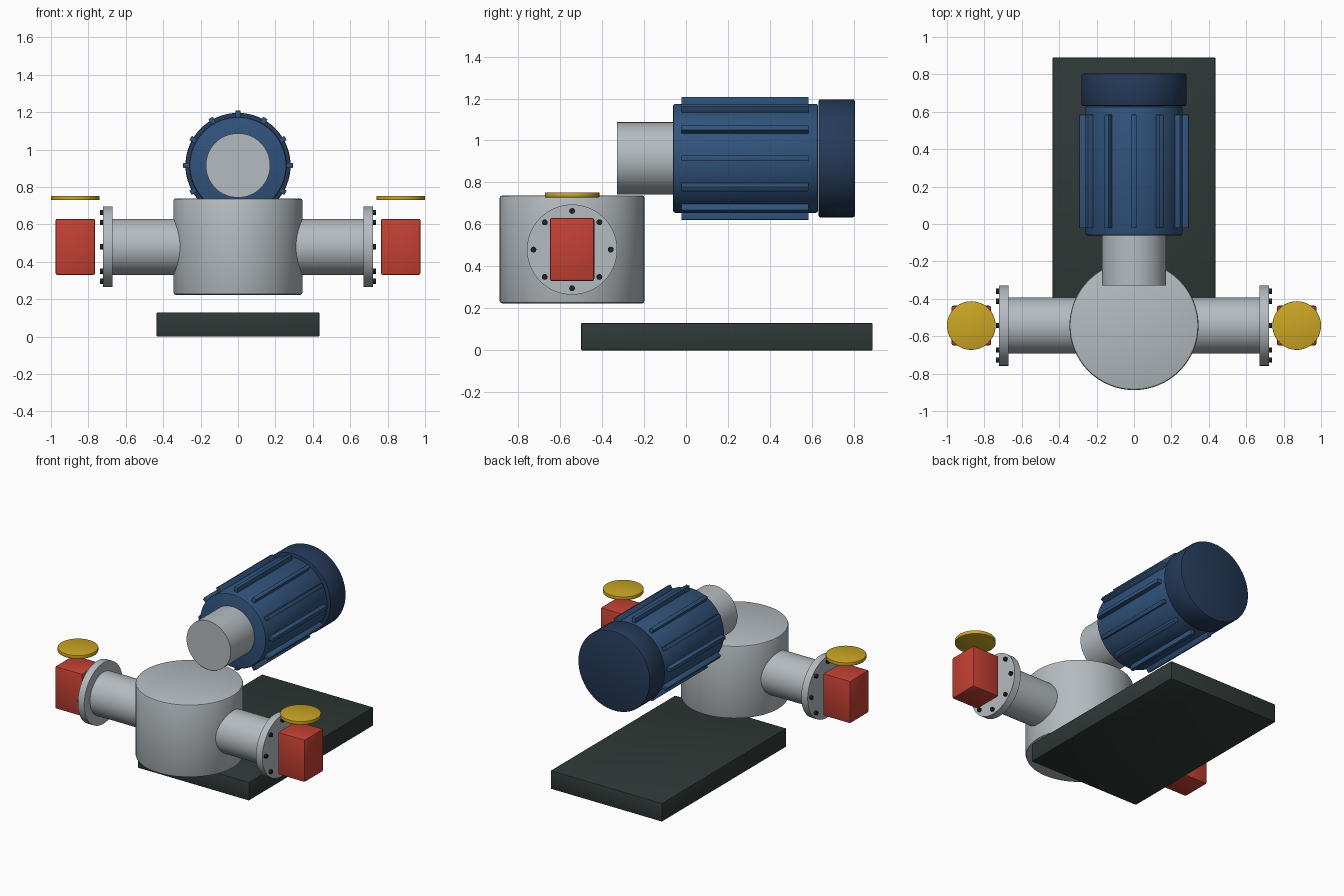
import bpy
import bmesh
from math import pi, cos, sin, radians
from mathutils import Matrix, Vector

if "Cube" in bpy.data.objects:
    bpy.data.objects.remove(bpy.data.objects["Cube"])


def material(name, rgb):
    m = bpy.data.materials.new(name)
    m.use_nodes = True
    color = (*rgb, 1)
    m.diffuse_color = color
    m.node_tree.nodes["Principled BSDF"].inputs["Base Color"].default_value = color
    return m


STEEL = material("pale steel", (0.46, 0.50, 0.53))
BLUE = material("motor blue", (0.03, 0.086, 0.2))
NAVY = material("cover navy", (0.018, 0.042, 0.1))
RED = material("valve red", (0.55, 0.052, 0.033))
GOLD = material("handwheel yellow", (0.6, 0.38, 0.017))
DARK = material("base dark green grey", (0.028, 0.041, 0.038))
BOLT = material("bolt black", (0.012, 0.016, 0.017))

TURN = {
    "X": Matrix.Rotation(pi / 2, 4, "Y"),
    "Y": Matrix.Rotation(-pi / 2, 4, "X"),
    "Z": Matrix.Identity(4),
}


def finish(name, bm, mat, bevel):
    """Round the sharp edges and turn the mesh into a shaded object."""
    if bevel:
        sharp = [e for e in bm.edges if e.calc_face_angle(0) > radians(40)]
        bmesh.ops.bevel(bm, geom=sharp, offset=bevel, segments=2,
                        profile=0.5, affect="EDGES")
    bmesh.ops.recalc_face_normals(bm, faces=bm.faces)
    mesh = bpy.data.meshes.new(name)
    bm.to_mesh(mesh)
    bm.free()
    mesh.materials.append(mat)
    obj = bpy.data.objects.new(name, mesh)
    bpy.context.collection.objects.link(obj)
    bpy.ops.object.select_all(action="DESELECT")
    obj.select_set(True)
    bpy.context.view_layer.objects.active = obj
    bpy.ops.object.shade_smooth_by_angle(angle=radians(35))
    return obj


def add_cylinder(bm, axis, center, radius, length, sides):
    bmesh.ops.create_cone(bm, cap_ends=True, segments=sides, radius1=radius,
                          radius2=radius, depth=length,
                          matrix=Matrix.Translation(center) @ TURN[axis])


def cylinder(name, axis, center, radius, length, mat, bevel=0, sides=64):
    bm = bmesh.new()
    add_cylinder(bm, axis, center, radius, length, sides)
    return finish(name, bm, mat, bevel)


def add_box(bm, matrix, size):
    bmesh.ops.create_cube(bm, size=1, matrix=matrix @ Matrix.Diagonal((*size, 1)))


def box(name, center, size, mat, bevel=0):
    bm = bmesh.new()
    add_box(bm, Matrix.Translation(center), size)
    return finish(name, bm, mat, bevel)


PUMP_Y, PIPE_Z, MOTOR_Z = -0.543, 0.48, 0.915

# Base plate and pump casing
box("base_plate", (0, 0.195, 0.065), (0.87, 1.39, 0.13), DARK, 0.005)
cylinder("pump_casing", "Z", (0, PUMP_Y, 0.481), 0.345, 0.515, STEEL, 0.012)

# Motor with coupling housing and fan cover
cylinder("coupling_housing", "Y", (0, -0.174, MOTOR_Z), 0.172, 0.308, STEEL)
cylinder("motor_body", "Y", (0, 0.284, MOTOR_Z), 0.26, 0.692, BLUE, 0.012)
cylinder("fan_cover", "Y", (0, 0.718, MOTOR_Z), 0.281, 0.173, NAVY, 0.008)

# Cooling fins around the motor
bm = bmesh.new()
for i in range(12):
    place = (Matrix.Translation((0, 0.281, MOTOR_Z))
             @ Matrix.Rotation(i * pi / 6, 4, "Y")
             @ Matrix.Translation((0.268, 0, 0)))
    add_box(bm, place, (0.05, 0.607, 0.026))
finish("cooling_fins", bm, BLUE, 0.002)

# Pipe, flange, bolts, valve and handwheel on each side
for side, s in (("left", 1), ("right", -1)):
    cylinder(side + "_pipe", "X", (s * 0.49, PUMP_Y, PIPE_Z), 0.15, 0.4, STEEL)
    cylinder(side + "_flange", "X", (s * 0.696, PUMP_Y, PIPE_Z), 0.215, 0.05, STEEL)
    bm = bmesh.new()
    for i in range(8):
        a = i * pi / 4
        spot = Vector((s * 0.717, PUMP_Y + 0.184 * cos(a), PIPE_Z + 0.184 * sin(a)))
        add_cylinder(bm, "X", spot, 0.014, 0.04, 12)
    finish(side + "_flange_bolts", bm, BOLT, 0)
    box(side + "_valve_body", (s * 0.87, PUMP_Y, 0.48), (0.212, 0.212, 0.3), RED, 0.01)
    cylinder(side + "_handwheel", "Z", (s * 0.87, PUMP_Y, 0.741), 0.13, 0.024, GOLD, 0.002)
